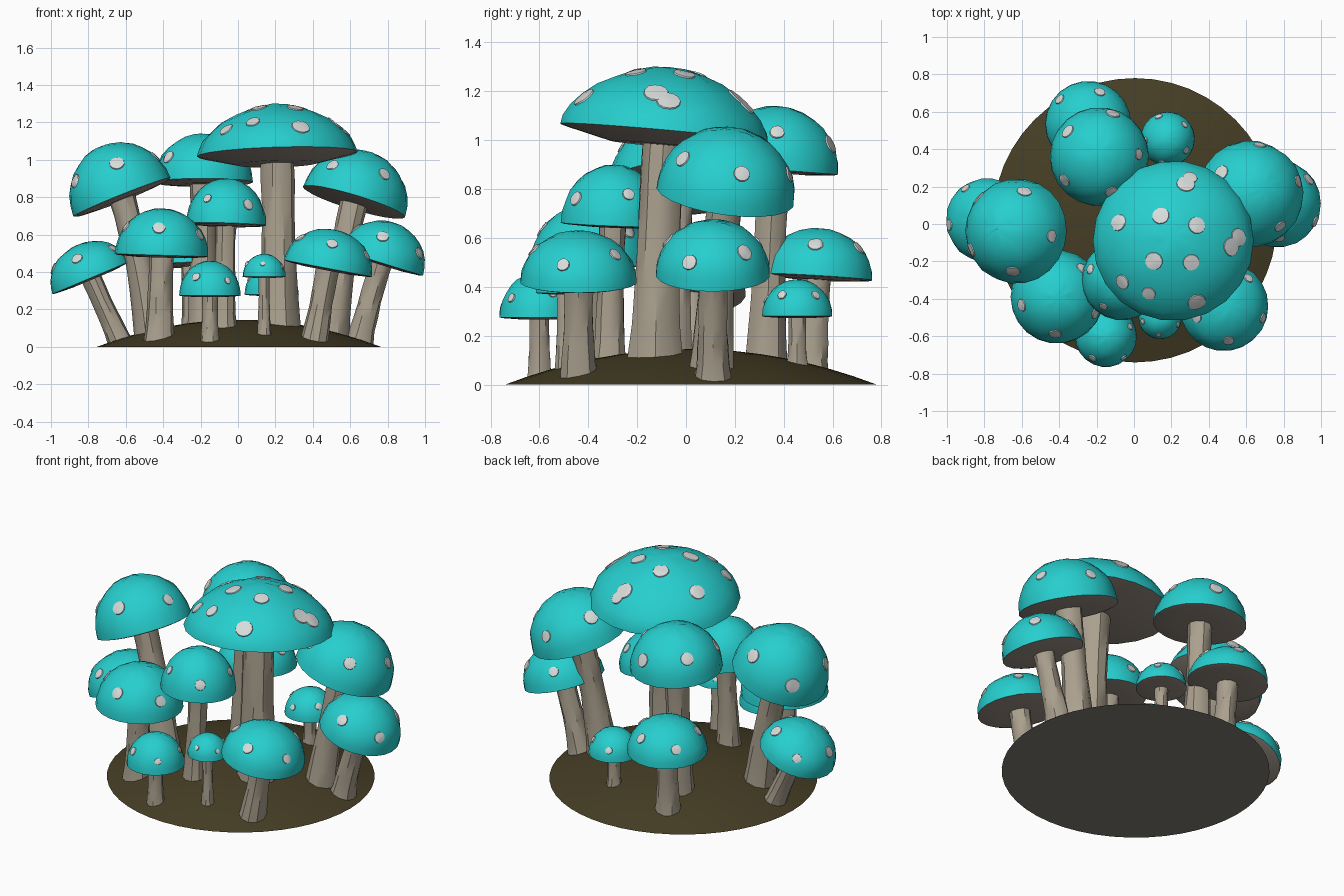
import bpy, bmesh, math, random
from mathutils import Vector
from mathutils.bvhtree import BVHTree

if "Cube" in bpy.data.objects:
    bpy.data.objects.remove(bpy.data.objects["Cube"])

random.seed(4)
UP = Vector((0, 0, 1))
MOUND_R, MOUND_H = 0.76, 0.145


def material(name, rgb):
    m = bpy.data.materials.new(name)
    m.diffuse_color = (*rgb, 1)
    m.use_nodes = True
    m.node_tree.nodes["Principled BSDF"].inputs["Base Color"].default_value = m.diffuse_color
    return m


TEAL = material("teal cap", (0.02, 0.62, 0.62))
WHITE = material("pale spot", (0.68, 0.71, 0.70))
STEM = material("beige stem", (0.40, 0.35, 0.27))
GILL = material("grey brown gills", (0.31, 0.26, 0.22))
SOIL = material("brown soil", (0.060, 0.047, 0.018))
UNDER = material("grey underside", (0.22, 0.21, 0.175))


def finish(bm, name, mats, angle):
    me = bpy.data.meshes.new(name)
    bm.to_mesh(me)
    bm.free()
    ob = bpy.data.objects.new(name, me)
    bpy.context.collection.objects.link(ob)
    for m in mats:
        me.materials.append(m)
    bpy.ops.object.select_all(action='DESELECT')
    ob.select_set(True)
    bpy.context.view_layer.objects.active = ob
    bpy.ops.object.shade_smooth_by_angle(angle=math.radians(angle))
    return ob


def circle(i, n):
    a = 2 * math.pi * i / n
    return Vector((math.cos(a), math.sin(a), 0))


def skin(bm, rings, mat=0):
    """Join equal rings (the last may be one point) with faces."""
    for a, b in zip(rings, rings[1:]):
        for i in range(len(a)):
            j = (i + 1) % len(a)
            quad = (a[i], a[j], b[0]) if len(b) == 1 else (a[i], a[j], b[j], b[i])
            bm.faces.new(quad).material_index = mat


def lathe(bm, profile, n):
    return [[bm.verts.new(circle(i, n) * r + UP * z) for i in range(n if r > 1e-6 else 1)]
            for r, z in profile]


# Cap profiles: a rounded dome, and a broad cone with a soft tip
ROUND = [(math.cos(t), math.sin(t)) for t in [k * math.pi / 16 for k in range(9)]]
BROAD = [(math.cos(t) ** 1.12, math.sin(t) ** 1.25) for t in [k * math.pi / 16 for k in range(8)]] + [(0, 1)]


def make_cap(name, c, r, h, q, profile, bulge):
    bm = bmesh.new()
    top = lathe(bm, [(a * r, b * h) for a, b in profile], 22)
    for ring in top[1:-1]:  # gentle hand-shaped unevenness
        for v in ring:
            v.co *= random.uniform(0.988, 1.012)
    skin(bm, top, 0)
    under = lathe(bm, [(0.93 * r, -0.02 * r), (0.5 * r, -bulge * r), (0, -bulge * r)], 22)
    skin(bm, [top[0]] + under, 1)
    for v in bm.verts:
        v.co = c + q @ v.co
    bmesh.ops.recalc_face_normals(bm, faces=bm.faces)
    tree = BVHTree.FromBMesh(bm)
    finish(bm, name, [TEAL, GILL], 40)
    return tree


def make_spots(name, tree, rays, size):
    """Thin round plates draped on the cap where each ray lands."""
    bm = bmesh.new()
    for origin, direction in rays:
        p, nor, _, _ = tree.ray_cast(origin, direction)
        if p is None:
            continue
        s = size * random.uniform(0.85, 1.15)
        e1 = nor.orthogonal().normalized()
        e2 = nor.cross(e1)
        rings = []
        for k, lift in ((1.06, -0.004), (1, 0.006), (0.55, 0.007), (0, 0.007)):
            offs = [circle(i, 12) * s * k for i in range(12 if k else 1)]
            rings.append([bm.verts.new(tree.find_nearest(p + e1 * o.x + e2 * o.y)[0] + nor * lift)
                          for o in offs])
        skin(bm, rings)
    finish(bm, name, [WHITE], 60)


def make_stem(name, base, c, n, r0, r1):
    bm = bmesh.new()
    mid = (c - n * (c - base).length * 0.5).lerp((base + c) / 2, 0.5)
    end = c + n * 0.02
    rings, steps = [], 6
    for k in range(steps + 1):
        t = k / steps
        p = base * (1 - t) ** 2 + mid * 2 * t * (1 - t) + end * t * t
        flare = 0.95 + 0.6 * (t - 0.5) ** 2
        r = (r0 + (r1 - r0) * t) * flare * random.uniform(0.97, 1.03)
        rings.append([bm.verts.new(p + circle(i, 10) * r * random.uniform(0.96, 1.04)) for i in range(10)])
    skin(bm, rings)
    bm.faces.new(list(reversed(rings[0])))
    bm.faces.new(rings[-1])
    finish(bm, name, [STEM], 35)


def make_mushroom(name, x, y, z, r, h, tx, ty, spot_start):
    c, n = Vector((x, y, z)), Vector((tx, ty, 1)).normalized()
    q = UP.rotation_difference(n)
    giant = spot_start is None
    tree = make_cap(name + "_cap", c, r, h, q, BROAD if giant else ROUND, 0.12 if giant else 0.05)
    rays = []
    if giant:  # three scattered rings of spots, dropped from above
        for count, start, reach in ((4, -134, 0.15), (4, -141, 0.35), (4, -6, 0.31)):
            for k in range(count):
                a = math.radians(start + k * (90 if count == 4 else 120) * (0.93 if reach < 0.32 else 0.8))
                rays.append((c + Vector((math.cos(a) * reach, math.sin(a) * reach, 2)), -UP))
    else:  # five spots around the dome
        for k in range(5):
            a, e = math.radians(spot_start + 72 * k), math.radians(28 if k % 2 else 36)
            d = q @ Vector((math.cos(a) * math.cos(e), math.sin(a) * math.cos(e), math.sin(e)))
            rays.append((c + d * 2, -d))
    make_spots(name + "_spots", tree, rays, r * (0.1 if giant else 0.13))
    # stem leans into the tilted cap and sinks into the mound
    bx, by = x - 0.4 * tx, y - 0.4 * ty
    bz = max(0.005, MOUND_H * (1 - (bx * bx + by * by) / MOUND_R ** 2) - 0.04)
    k = 0.245 if giant else 0.31
    make_stem(name + "_stem", Vector((bx, by, bz)), c, n, r * k, r * k * 0.78)


# name, cap centre x y z, radius, height, tilt x y, first spot angle
make_mushroom("giant", 0.21, -0.09, 1.03, 0.43, 0.27, -0.03, 0.09, None)
make_mushroom("tall_left", -0.62, -0.04, 0.80, 0.28, 0.295, -0.40, 0.06, -80)
make_mushroom("tall_back", -0.185, 0.36, 0.88, 0.265, 0.26, 0, 0.08, 0)
make_mushroom("low_back", -0.245, 0.535, 0.44, 0.23, 0.20, -0.03, 0.06, 68)
make_mushroom("small_back", 0.18, 0.455, 0.28, 0.145, 0.15, 0, 0, 40)
make_mushroom("tall_right", 0.62, 0.16, 0.775, 0.285, 0.28, 0.30, 0.14, 13)
make_mushroom("low_right", 0.765, 0.11, 0.45, 0.235, 0.225, 0.31, 0, -100)
make_mushroom("front_right", 0.48, -0.44, 0.42, 0.24, 0.21, 0.19, 0, -90)
make_mushroom("front_middle", -0.065, -0.30, 0.655, 0.215, 0.245, 0.03, 0.04, -125)
make_mushroom("front_left", -0.41, -0.39, 0.49, 0.25, 0.25, 0.03, 0, -95)
make_mushroom("small_front", -0.15, -0.60, 0.275, 0.165, 0.185, 0, 0, -122)
make_mushroom("tiny_front", 0.14, -0.50, 0.375, 0.115, 0.122, 0, 0, -95)
make_mushroom("low_left", -0.785, 0.02, 0.37, 0.225, 0.19, -0.42, 0, -100)

# Low soil mound with a flat underside
bm = bmesh.new()
dome = lathe(bm, [(MOUND_R * k / 8, MOUND_H * (1 - (k / 8) ** 2)) for k in range(8, -1, -1)], 48)
skin(bm, dome, 0)
bm.faces.new(list(reversed(dome[0]))).material_index = 1
bmesh.ops.recalc_face_normals(bm, faces=bm.faces)
mound = finish(bm, "soil_mound", [SOIL, UNDER], 20)
mound.location = (0.005, 0.02, 0)
